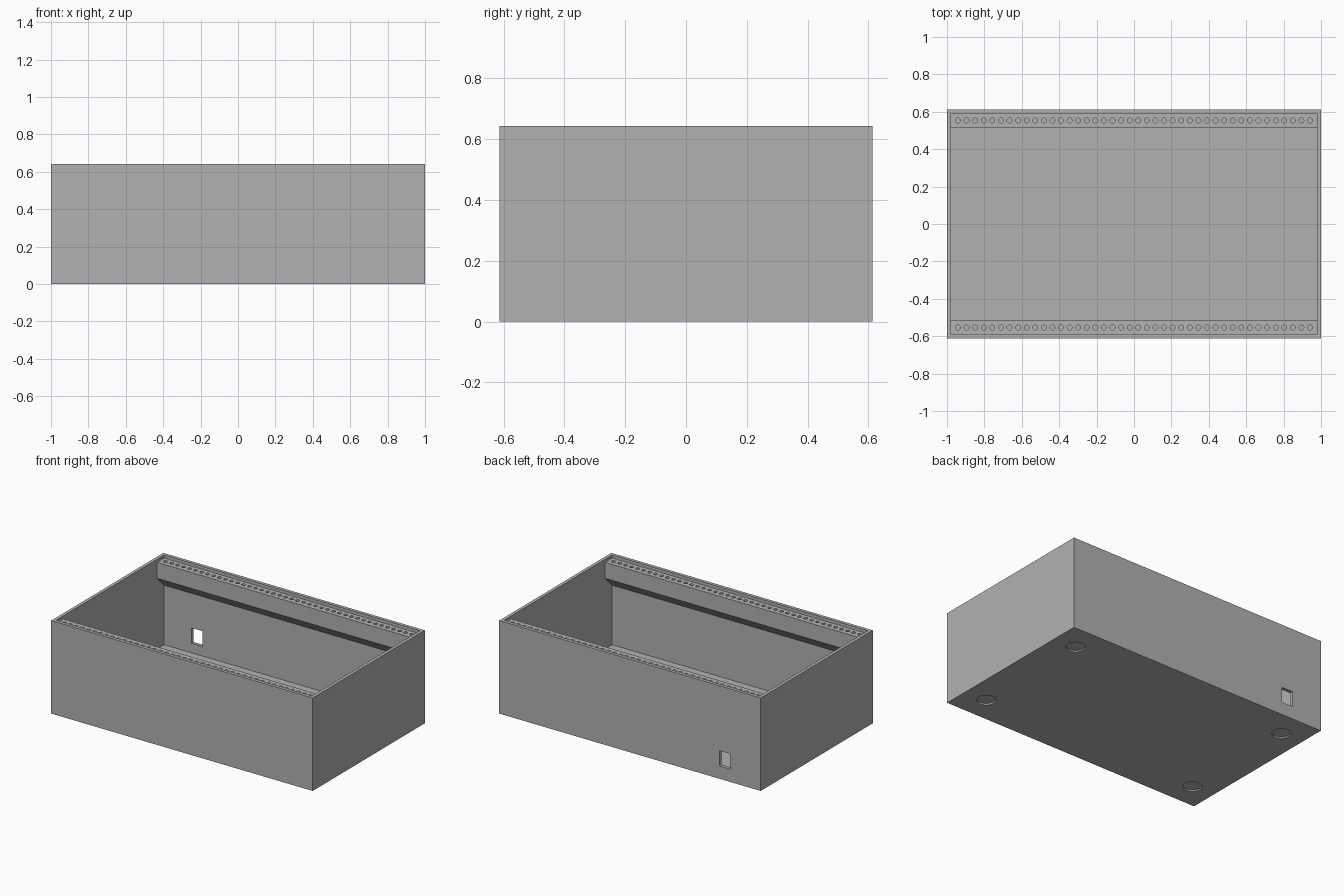
import bpy, bmesh
from mathutils import Matrix, Vector

if "Cube" in bpy.data.objects:
    bpy.data.objects.remove(bpy.data.objects["Cube"])

HX, HY, HZ = 1.0, 0.6125, 0.643      # outer half width, half depth, height
WALL = 0.0226
IX, IY = HX - WALL, HY - WALL        # inner half sizes
RAIL_Y, RAIL_TOP, RAIL_LOW = 0.512, 0.622, 0.512
HOLES, PITCH, HOLE_Y, HOLE_R, HOLE_DEPTH = 42, 0.0459, 0.5535, 0.013, 0.09

grey = bpy.data.materials.new("grey plastic")
grey.diffuse_color = (0.445, 0.445, 0.445, 1)
grey.use_nodes = True
grey.node_tree.nodes["Principled BSDF"].inputs["Base Color"].default_value = grey.diffuse_color


def make_object(name, bm):
    bmesh.ops.recalc_face_normals(bm, faces=bm.faces)
    mesh = bpy.data.meshes.new(name)
    bm.to_mesh(mesh)
    bm.free()
    mesh.materials.append(grey)
    obj = bpy.data.objects.new(name, mesh)
    bpy.context.collection.objects.link(obj)
    return obj


def add_box(bm, low, high):
    low, high = Vector(low), Vector(high)
    matrix = Matrix.Translation((low + high) / 2) @ Matrix.Diagonal((*(high - low), 1))
    bmesh.ops.create_cube(bm, size=1, matrix=matrix)


def add_cylinder(bm, x, y, z0, z1, radius, sides):
    bmesh.ops.create_cone(bm, cap_ends=True, segments=sides, radius1=radius,
                          radius2=radius, depth=z1 - z0,
                          matrix=Matrix.Translation((x, y, (z0 + z1) / 2)))


def cut(target, name, bm):
    cutter = make_object(name, bm)
    cutter.hide_render = True
    cutter.hide_set(True)
    mod = target.modifiers.new(name, 'BOOLEAN')
    mod.operation, mod.solver, mod.object = 'DIFFERENCE', 'EXACT', cutter
    return cutter


# Outer case block
bm = bmesh.new()
add_box(bm, (-HX, -HY, 0), (HX, HY, HZ))
case = make_object("case", bm)

# Cavity section, leaving a mounting rail with a 45 degree underside on each long wall
half = [(IY, WALL), (IY, RAIL_LOW - (IY - RAIL_Y)), (RAIL_Y, RAIL_LOW),
        (RAIL_Y, RAIL_TOP), (IY, RAIL_TOP), (IY, HZ + 0.1)]
section = half + [(-y, z) for y, z in reversed(half)]
bm = bmesh.new()
face = bm.faces.new([bm.verts.new((-IX, y, z)) for y, z in section])
ext = bmesh.ops.extrude_face_region(bm, geom=[face])
bmesh.ops.translate(bm, vec=(2 * IX, 0, 0),
                    verts=[g for g in ext["geom"] if isinstance(g, bmesh.types.BMVert)])
cutters = [cut(case, "cavity_cutter", bm)]

# Row of screw holes in each rail
bm = bmesh.new()
for side in (-1, 1):
    for i in range(HOLES):
        add_cylinder(bm, (i - (HOLES - 1) / 2) * PITCH, side * HOLE_Y,
                     RAIL_TOP - HOLE_DEPTH, RAIL_TOP + 0.01, HOLE_R, 20)
cutters.append(cut(case, "screw_hole_cutter", bm))

# Power opening in the back wall
bm = bmesh.new()
add_box(bm, (-0.77, IY - 0.03, 0.089), (-0.684, HY + 0.03, 0.195))
cutters.append(cut(case, "power_opening_cutter", bm))

# Shallow round foot recesses under the base
bm = bmesh.new()
for sx in (-1, 1):
    for sy in (-1, 1):
        add_cylinder(bm, sx * 0.835, sy * 0.43, -0.02, 0.01, 0.06, 48)
cutters.append(cut(case, "foot_recess_cutter", bm))

# Bake the cuts and drop the cutters
bpy.context.view_layer.update()
evaluated = case.evaluated_get(bpy.context.evaluated_depsgraph_get())
mesh = bpy.data.meshes.new_from_object(evaluated)
case.modifiers.clear()
case.data = mesh
mesh.materials.clear()
mesh.materials.append(grey)
for poly in mesh.polygons:
    poly.material_index = 0
for cutter in cutters:
    bpy.data.objects.remove(cutter, do_unlink=True)

# Smooth the round cuts, keep every edge of the case sharp
bpy.context.view_layer.objects.active = case
case.select_set(True)
bpy.ops.object.shade_smooth_by_angle(angle=0.6)
